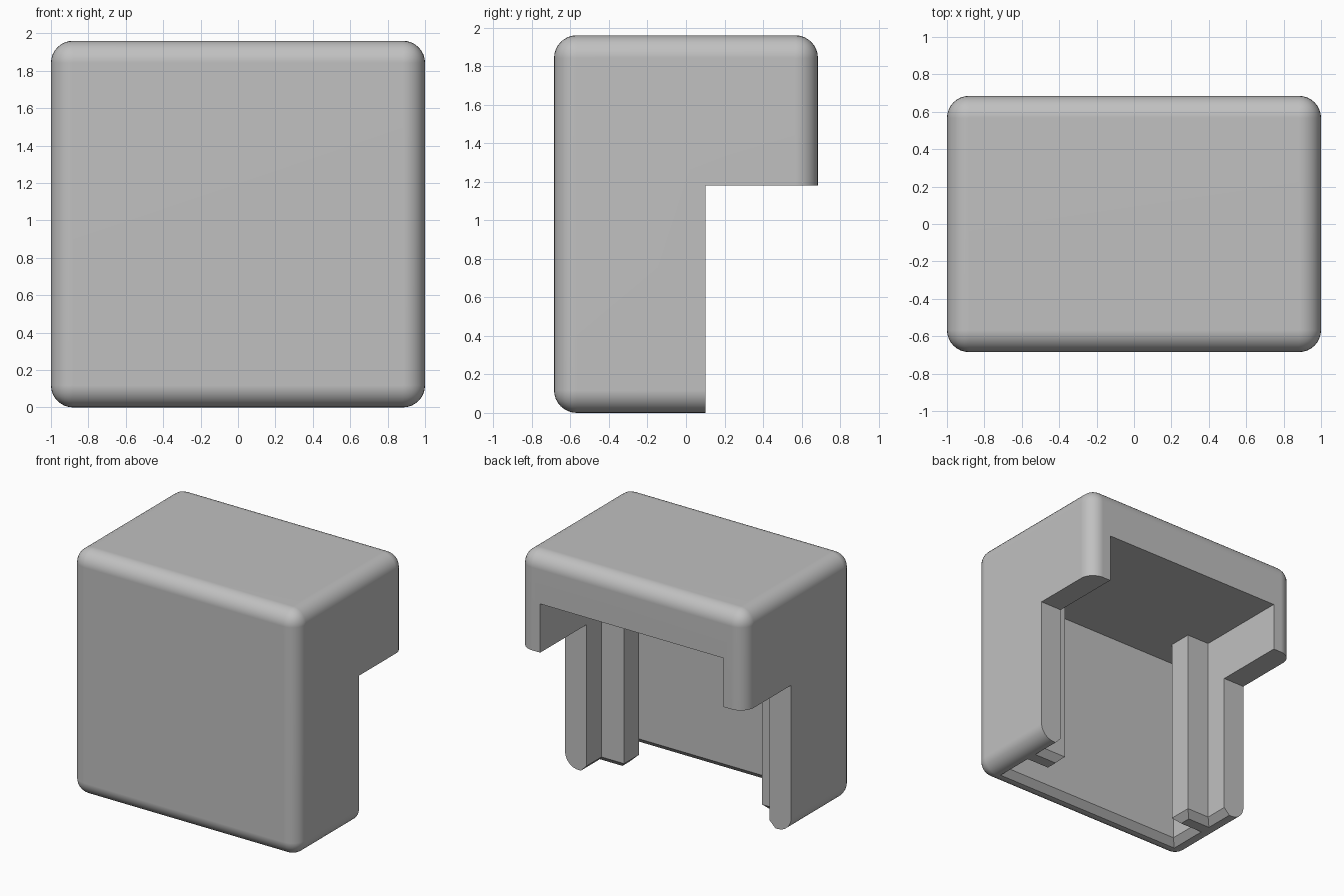
import bpy, bmesh, math

if "Cube" in bpy.data.objects:
    bpy.data.objects.remove(bpy.data.objects["Cube"])

GREY = bpy.data.materials.new("plain_grey")
GREY.diffuse_color = (0.53, 0.53, 0.53, 1)
GREY.use_nodes = True
GREY.node_tree.nodes["Principled BSDF"].inputs["Base Color"].default_value = GREY.diffuse_color


def make_object(name, bm):
    bmesh.ops.recalc_face_normals(bm, faces=bm.faces)
    mesh = bpy.data.meshes.new(name)
    bm.to_mesh(mesh)
    bm.free()
    obj = bpy.data.objects.new(name, mesh)
    bpy.context.collection.objects.link(obj)
    mesh.materials.append(GREY)
    return obj


def box(x0, x1, y0, y1, z0, z1):
    bm = bmesh.new()
    bmesh.ops.create_cube(bm, size=1)
    for v in bm.verts:
        v.co.x = x1 if v.co.x > 0 else x0
        v.co.y = y1 if v.co.y > 0 else y0
        v.co.z = z1 if v.co.z > 0 else z0
    return bm


def cavity_outline(d):
    """Hollow with a guide rib on each side, grown outward by d."""
    half = [(.81 + d, .95), (.81 + d, -.09 - d), (.61 + d, -.09 - d),
            (.61 + d, -.28 + d), (.81 + d, -.28 + d), (.81 + d, -.5 - d)]
    return half + [(-x, y) for x, y in reversed(half)]


# Housing: block with all edges rounded
bm = box(-1, 1, -.685, .685, 0, 1.96)
bmesh.ops.bevel(bm, geom=bm.edges[:], offset=.118, segments=8, profile=.5,
                affect='EDGES', clamp_overlap=True)
housing = make_object("housing", bm)

# Cutter for the lower rear step
step = make_object("step_cutter", box(-1.5, 1.5, .1, 1.5, -.5, 1.18))

# Cutter for the hollow: flared at the mouth to chamfer its bottom edge
bm = bmesh.new()
rings = []
for z, d in ((-.03, .08), (.05, 0), (1.57, 0)):
    rings.append([bm.verts.new((x, y, z)) for x, y in cavity_outline(d)])
for low, high in zip(rings, rings[1:]):
    n = len(low)
    for i in range(n):
        j = (i + 1) % n
        bm.faces.new((low[i], low[j], high[j], high[i]))
bm.faces.new(rings[0][::-1])
bm.faces.new(rings[-1])
hollow = make_object("hollow_cutter", bm)

# Cut the step and hollow out of the housing
bpy.context.view_layer.objects.active = housing
housing.select_set(True)
for cutter in (step, hollow):
    cutter.hide_render = True
    mod = housing.modifiers.new(cutter.name, 'BOOLEAN')
    mod.operation = 'DIFFERENCE'
    mod.solver = 'EXACT'
    mod.object = cutter
    bpy.ops.object.modifier_apply(modifier=mod.name)
for cutter in (step, hollow):
    bpy.data.objects.remove(cutter, do_unlink=True)

# Smooth rounded edges, flat large faces
bpy.ops.object.shade_smooth_by_angle(angle=math.radians(30))
weighted = housing.modifiers.new("weighted_normals", 'WEIGHTED_NORMAL')
weighted.keep_sharp = True
